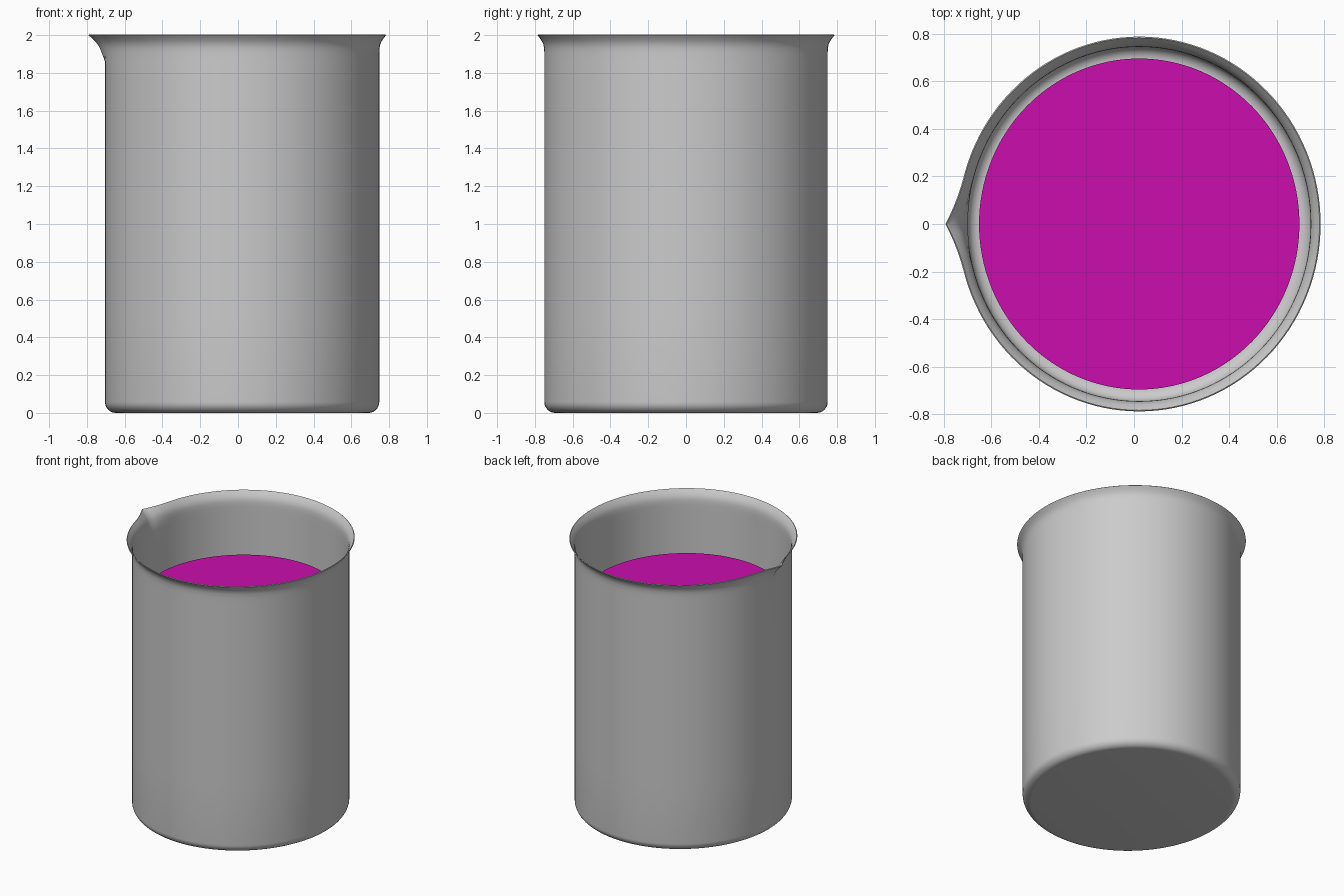
import bpy, bmesh, math

if "Cube" in bpy.data.objects:
    bpy.data.objects.remove(bpy.data.objects["Cube"])

SEG = 128
CX, SX = 0.022, 0.968   # the body is slightly squeezed along x


def lathe(name, profile, cap_top=False, shape=None):
    """Revolve (radius, z) points around z, with both ends optionally capped."""
    bm = bmesh.new()
    rings = []
    for r, z in profile:
        ring = []
        for i in range(SEG):
            a = 2 * math.pi * i / SEG
            x, y = CX + SX * r * math.cos(a), r * math.sin(a)
            if shape:
                x = shape(x, y, z)
            ring.append(bm.verts.new((x, y, z)))
        rings.append(ring)
    for lo, hi in zip(rings, rings[1:]):
        for i in range(SEG):
            j = (i + 1) % SEG
            bm.faces.new((lo[i], lo[j], hi[j], hi[i]))
    bm.faces.new(rings[0][::-1])
    if cap_top:
        bm.faces.new(rings[-1])
    mesh = bpy.data.meshes.new(name)
    bm.to_mesh(mesh)
    bm.free()
    obj = bpy.data.objects.new(name, mesh)
    bpy.context.collection.objects.link(obj)
    return obj


def smooth(obj):
    bpy.ops.object.select_all(action='DESELECT')
    obj.select_set(True)
    bpy.context.view_layer.objects.active = obj
    for m in list(obj.modifiers):
        bpy.ops.object.modifier_apply(modifier=m.name)
    bpy.ops.object.shade_smooth_by_angle(angle=math.radians(35))


def fillet(radius, size, z0, steps=8):
    """Rounded bottom corner ending at the given radius."""
    return [(radius - size + size * math.sin(t), z0 + size - size * math.cos(t))
            for t in (math.pi / 2 * k / steps for k in range(steps + 1))]


def spout(x, y, z):
    """Pull the rim outward into a small pointed pouring lip on the -x side."""
    if x > 0 or z < 1.86:
        return x
    h = min(1.0, (z - 1.86) / 0.14)
    w = max(0.0, 1 - abs(y) / 0.2)
    return x - 0.052 * h * w ** 2


# Glass body: rounded base, straight wall, flared rim with pouring lip
profile = fillet(0.75, 0.058, 0.0) + [
    (0.75, 0.5), (0.75, 1.0), (0.75, 1.5), (0.75, 1.86), (0.75, 1.90),
    (0.751, 1.93), (0.755, 1.95), (0.763, 1.968), (0.775, 1.985), (0.787, 2.0)]
glass = lathe("beaker_glass", profile, shape=spout)
wall = glass.modifiers.new("wall", 'SOLIDIFY')
wall.thickness = 0.006
wall.offset = -1
smooth(glass)

# Liquid filling
liquid = lathe("liquid", fillet(0.695, 0.04, 0.03) + [(0.695, 1.56)], cap_top=True)
mat = bpy.data.materials.new("magenta_liquid")
mat.diffuse_color = (0.6, 0.004, 0.42, 1)
mat.use_nodes = True
mat.node_tree.nodes["Principled BSDF"].inputs["Base Color"].default_value = mat.diffuse_color
liquid.data.materials.append(mat)
smooth(liquid)
